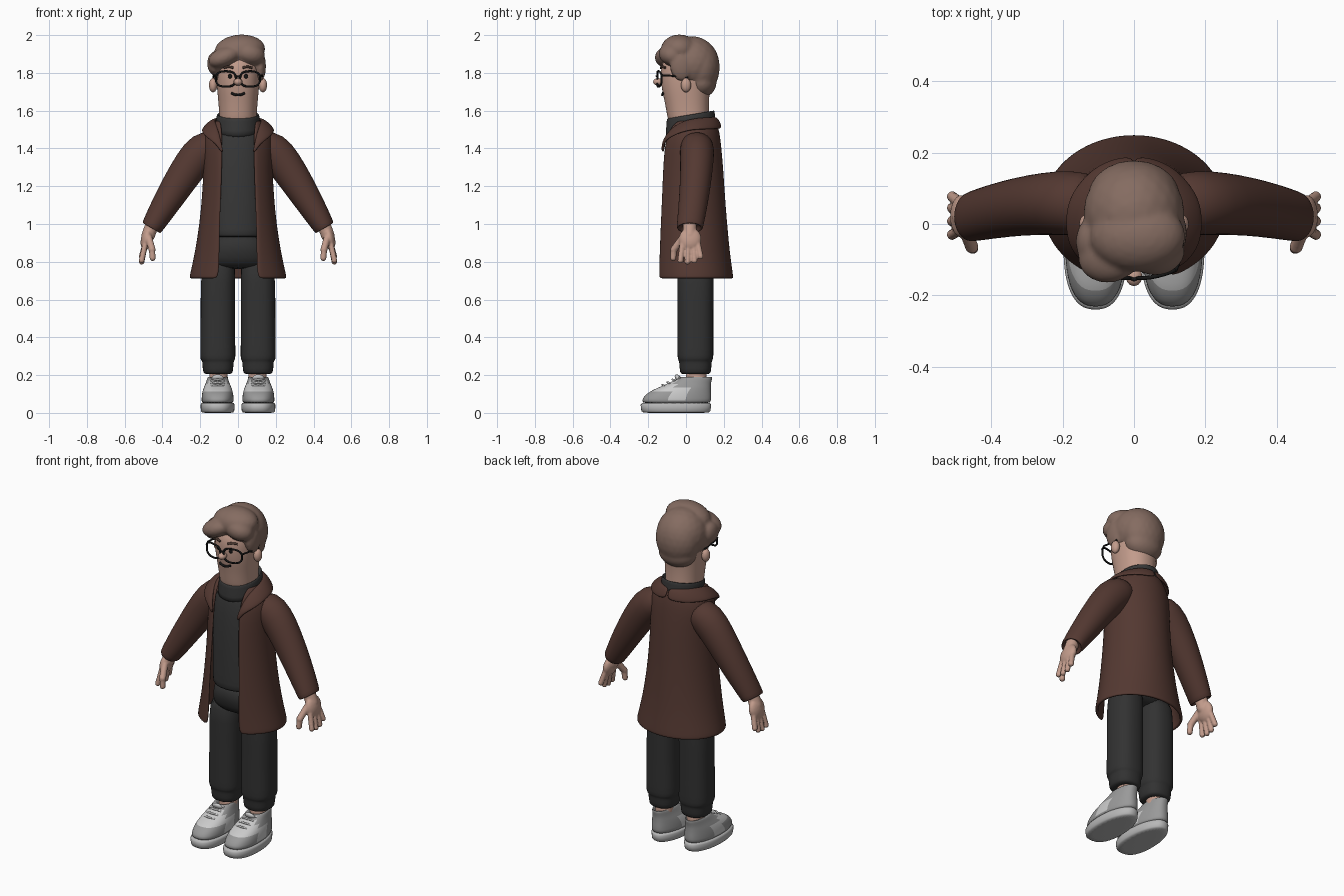
import bpy, bmesh, math
from mathutils import Vector, Matrix, Euler

if "Cube" in bpy.data.objects:
    bpy.data.objects.remove(bpy.data.objects["Cube"])


def material(name, r, g, b):
    m = bpy.data.materials.new(name)
    m.use_nodes = True
    m.diffuse_color = (r, g, b, 1)
    bsdf = m.node_tree.nodes["Principled BSDF"]
    bsdf.inputs["Base Color"].default_value = (r, g, b, 1)
    bsdf.inputs["Roughness"].default_value = 0.8
    return m


SKIN = material("skin", .54, .33, .26)
HAIR = material("hair_brown", .235, .15, .12)
BROW = material("brow_brown", .07, .04, .03)
COAT = material("coat_brown", .088, .04, .031)
KNIT = material("sweater_charcoal", .038, .038, .038)
CLOTH = material("trouser_charcoal", .032, .032, .032)
BLACK = material("black", .008, .008, .008)
GREY = material("shoe_grey", .32, .32, .32)
LIGHT = material("shoe_light", .6, .6, .6)
SOLE = material("sole_grey", .48, .48, .48)


def finish(name, bm, mats, mirror=False, solid=0, subsurf=0, remesh=0):
    bmesh.ops.recalc_face_normals(bm, faces=bm.faces[:])
    for f in bm.faces:
        f.smooth = True
    me = bpy.data.meshes.new(name)
    bm.to_mesh(me)
    bm.free()
    ob = bpy.data.objects.new(name, me)
    bpy.context.collection.objects.link(ob)
    for m in mats:
        me.materials.append(m)
    if mirror:
        ob.modifiers.new("mirror", 'MIRROR').use_mirror_merge = False
    if remesh:
        r = ob.modifiers.new("remesh", 'REMESH')
        r.mode, r.voxel_size, r.use_smooth_shade = 'VOXEL', remesh, True
        s = ob.modifiers.new("smooth", 'SMOOTH')
        s.factor, s.iterations = .5, 4
    if solid:
        s = ob.modifiers.new("solid", 'SOLIDIFY')
        s.thickness, s.offset = solid, 0
    if subsurf:
        s = ob.modifiers.new("subsurf", 'SUBSURF')
        s.levels = s.render_levels = subsurf
    return ob


def ring(z, cx, cy, rx, ry, p=2, tilt=0, n=24):
    """Horizontal superellipse; tilt raises it towards the back."""
    out = []
    for i in range(n):
        s, c = math.sin(math.tau * i / n), math.cos(math.tau * i / n)
        x = cx + rx * math.copysign(abs(s) ** (2 / p), s)
        y = cy - ry * math.copysign(abs(c) ** (2 / p), c)
        out.append(Vector((x, y, z + tilt * y)))
    return out


def bridge(bm, rows, closed=True):
    grid = [[bm.verts.new(v) for v in row] for row in rows]
    n = len(grid[0])
    for a, b in zip(grid, grid[1:]):
        for i in range(n if closed else n - 1):
            j = (i + 1) % n
            bm.faces.new((a[i], a[j], b[j], b[i]))
    return grid


def loft(name, rows, mats, paint=None, **kw):
    bm = bmesh.new()
    grid = bridge(bm, rows)
    bm.faces.new(grid[0])
    bm.faces.new(grid[-1])
    if paint:
        for f in bm.faces:
            f.material_index = paint(f.calc_center_median())
    return finish(name, bm, mats, subsurf=kw.pop("subsurf", 1), **kw)


def blob(bm, c, r, rot=(0, 0, 0)):
    m = Matrix.LocRotScale(Vector(c), Euler(rot), Vector(r))
    bmesh.ops.create_icosphere(bm, subdivisions=3, radius=1, matrix=m)


def chain(bm, a, b, r, n=8):
    for i in range(n):
        blob(bm, Vector(a).lerp(Vector(b), i / (n - 1)), (r, r, r))


def wire(name, pts, r, mat, cyclic=False):
    cu = bpy.data.curves.new(name, 'CURVE')
    cu.dimensions, cu.bevel_depth, cu.bevel_resolution = '3D', r, 2
    cu.use_fill_caps = True
    sp = cu.splines.new('POLY')
    sp.points.add(len(pts) - 1)
    for p, v in zip(sp.points, pts):
        p.co = (*v, 1)
    sp.use_cyclic_u = cyclic
    cu.materials.append(mat)
    bpy.context.collection.objects.link(bpy.data.objects.new(name, cu))


# Head and neck
loft("head", [ring(z, 0, cy, rx, ry, 2.2) for z, cy, rx, ry in (
    (1.5, .02, .098, .105), (1.58, .01, .1, .112), (1.64, .005, .104, .117), (1.7, 0, .11, .126),
    (1.76, 0, .115, .135), (1.84, 0, .115, .135), (1.9, .01, .095, .11), (1.94, .02, .05, .06))],
    [SKIN], subsurf=2)
bm = bmesh.new()
blob(bm, (.132, 0, 1.735), (.022, .027, .038))
finish("ears", bm, [SKIN], mirror=True)
bm = bmesh.new()
blob(bm, (0, -.147, 1.752), (.023, .027, .02))
finish("nose", bm, [SKIN])


def face_y(x):
    return -.134 * (1 - (abs(x) / .115) ** 2.2) ** .45


# Face details
bm = bmesh.new()
blob(bm, (.042, face_y(.042), 1.782), (.011, .005, .012))
finish("eyes", bm, [BLACK], mirror=True)
wire("mouth", [(x, face_y(x) + .008, 1.683 + 8 * x * x)
               for x in [i * .006 for i in range(-6, 7)]], .0065, BLACK)
for s, side in ((1, "left"), (-1, "right")):
    wire(side + "_eyebrow", [(s * x, face_y(x) - .001, 1.832 - 9 * (x - .05) ** 2)
                             for x in [.025 + i * .008 for i in range(7)]], .0065, BROW)
    # Rounded spectacle rim and its arm
    wire(side + "_rim", [(s * .064 + v.x, -.152 + 2.2 * (s * v.x + .05) ** 2, 1.768 + v.y)
                         for v in ring(0, 0, 0, .053, .041, 2.6)], .0055, BLACK, True)
    wire(side + "_spectacle_arm", [(s * .116, -.132, 1.785), (s * .128, -.1, 1.787),
                                   (s * .13, .01, 1.775)], .005, BLACK)
wire("spectacle_bridge", [(-.012, -.151, 1.778), (0, -.156, 1.783), (.012, -.151, 1.778)],
     .005, BLACK)

# Swept hair
bm = bmesh.new()
for c, r, rot in (
        ((0, .03, 1.85), (.142, .145, .145), (0, 0, 0)),
        ((0, .075, 1.83), (.13, .104, .145), (0, 0, 0)),
        ((0, .08, 1.75), (.113, .082, .083), (0, 0, 0)),
        ((.01, -.035, 1.92), (.135, .1, .083), (0, -.08, 0)),
        ((-.07, -.092, 1.885), (.092, .073, .052), (0, -.4, .15)),
        ((.065, -.078, 1.9), (.08, .066, .058), (0, .25, .2)),
        ((-.125, -.05, 1.85), (.038, .065, .062), (.2, 0, 0)),
        ((.118, -.025, 1.835), (.03, .06, .08), (.1, 0, 0)),
        ((-.112, -.02, 1.82), (.026, .05, .065), (.1, 0, 0))):
    blob(bm, c, r, rot)
finish("hair", bm, [HAIR], remesh=.009)

# Sweater with roll neck
loft("sweater", [ring(z, 0, .03, rx, ry, 2.2) for z, rx, ry in (
    (.93, .145, .138), (.935, .152, .145), (1.0, .153, .146), (1.2, .152, .148),
    (1.4, .152, .138), (1.48, .13, .122), (1.53, .1, .11))], [KNIT])
loft("roll_neck", [ring(z, 0, .025, rx, rx + .014, 2, .17) for z, rx in (
    (1.46, .13), (1.51, .117), (1.565, .115), (1.577, .112), (1.575, .103), (1.55, .1))], [KNIT])

# Trousers
loft("trouser_hips", [ring(z, 0, .035, rx, ry, 2.3) for z, rx, ry in (
    (.76, .12, .06), (.79, .165, .105), (.85, .165, .125), (.96, .145, .13))], [CLOTH])
loft("trouser_legs", [ring(z, x, .05, rx, ry, 2.4) for z, x, rx, ry in (
    (.205, .106, .065, .07), (.208, .106, .08, .083), (.265, .106, .083, .086),
    (.275, .106, .085, .088), (.285, .107, .094, .095), (.32, .107, .094, .096),
    (.5, .107, .091, .095), (.7, .106, .093, .097), (.84, .1, .085, .1))], [CLOTH], mirror=True)

# Ankles and shoes
loft("ankles", [ring(z, .103, .055, .05, .056) for z in (.12, .17, .24)], [SKIN], mirror=True)


def shoe_ring(z, front, back, rx):
    pts = ring(z, .108, (front + back) / 2, rx, (back - front) / 2, 2.5, n=32)
    for v in pts:
        t = max(0, (v.y + .08) / .22)
        v.x = .108 + (v.x - .108) * (1 - .28 * t * t)
    return pts


def shoe_paint(c):
    side_panel = -.09 < c.y < .015 and .06 < c.z < .14
    toe_top = c.y < -.05 and c.z > .122
    return 1 if side_panel or toe_top else 0


loft("shoe_soles", [shoe_ring(*r) for r in (
    (0, -.225, .12, .08), (.002, -.238, .13, .09), (.05, -.243, .136, .092),
    (.056, -.235, .13, .086))], [SOLE], mirror=True)
loft("shoe_uppers", [shoe_ring(*r) for r in (
    (.045, -.23, .13, .084), (.065, -.235, .133, .086), (.09, -.222, .134, .085),
    (.115, -.19, .132, .081), (.135, -.145, .132, .075), (.152, -.105, .132, .068),
    (.172, -.062, .136, .062), (.192, -.03, .141, .058), (.192, -.018, .13, .048),
    (.165, -.005, .12, .042))], [GREY, LIGHT], paint=shoe_paint, mirror=True)
for s, side in ((1, "left"), (-1, "right")):
    for i in range(4):
        y, z = -.125 + i * .027, .148 + i * .014
        wire(f"{side}_lace_{i + 1}", [(s * (.108 + dx), y + .012 * abs(dx) / .035, z - 6 * dx * dx)
                                      for dx in (-.037, -.018, 0, .018, .037)], .0055, LIGHT)
bm = bmesh.new()
blob(bm, (.108, -.04, .182), (.032, .014, .026), (.7, 0, 0))
finish("shoe_tongues", bm, [LIGHT], mirror=True)

# Open coat body with rounded front corners
bm = bmesh.new()
rows, cols = [], 40
for k, (z, cy, rx, ry, w) in enumerate((
        (.712, .042, .248, .2, .118), (.722, .042, .249, .2, .106), (.76, .04, .24, .197, .1),
        (.85, .034, .22, .19, .098), (1.0, .028, .196, .182, .096), (1.15, .026, .182, .172, .09),
        (1.3, .025, .174, .164, .085), (1.42, .026, .18, .152, .083), (1.48, .03, .165, .14, .085),
        (1.52, .03, .14, .13, .09), (1.545, .03, .115, .12, .095))):
    t0 = math.asin(w / rx)
    row = []
    for i in range(cols + 1):
        t = t0 + (math.tau - 2 * t0) * i / cols
        row.append(Vector((rx * math.sin(t), cy - ry * math.cos(t), z)))
    rows.append(row)
bridge(bm, rows, closed=False)
finish("coat_body", bm, [COAT], solid=.016, subsurf=1)

# Coat collar: inner and outer edge from the back centre to the lapel tip
bm = bmesh.new()
rows = []
for a, b in (((0, .158, 1.565), (0, .192, 1.505)), ((.07, .14, 1.565), (.105, .172, 1.502)),
             ((.118, .06, 1.56), (.18, .085, 1.5)), ((.122, 0, 1.548), (.193, .02, 1.497)),
             ((.112, -.06, 1.52), (.188, -.055, 1.475)), ((.096, -.1, 1.47), (.15, -.105, 1.445)),
             ((.086, -.118, 1.42), (.115, -.122, 1.42)), ((.078, -.122, 1.375), (.088, -.124, 1.375))):
    a, b = Vector(a), Vector(b)
    rows.append([a, a.lerp(b, .5) + Vector((0, 0, .012)), b])
bridge(bm, rows, closed=False)
finish("coat_collar", bm, [COAT], mirror=True, solid=.016, subsurf=2)

# Sleeves
path = [((.09, .055, 1.44), .07, .085), ((.185, .06, 1.395), .102, .092),
        ((.25, .057, 1.315), .093, .088), ((.318, .05, 1.21), .085, .083),
        ((.393, .036, 1.09), .072, .077), ((.455, .021, .985), .058, .071),
        ((.46, .02, .977), .054, .068), ((.458, .02, .98), .045, .056),
        ((.448, .02, 1.0), .042, .052)]
rows = []
for i, (c, a, b) in enumerate(path):
    j = min(i, 5)
    d = Vector(path[min(j + 1, 5)][0]) - Vector(path[j - 1 if j else 0][0])
    side = Vector((d.z, 0, -d.x)).normalized()
    rows.append([Vector(c) + side * a * math.cos(math.tau * k / 24)
                 + Vector((0, b * math.sin(math.tau * k / 24), 0)) for k in range(24)])
loft("coat_sleeves", rows, [COAT], mirror=True)

# Hands
bm = bmesh.new()
chain(bm, (.45, .02, 1.01), (.475, .02, .94), .036)
blob(bm, (.484, .022, .92), (.03, .06, .062), (0, -.2, 0))
for y0, y1, z in ((-.018, -.03, .807), (.012, .008, .8), (.04, .045, .806), (.062, .077, .828)):
    chain(bm, (.49, y0, .9), (.51, y1, z), .0155)
chain(bm, (.472, -.02, .925), (.455, -.064, .865), .019)
chain(bm, (.455, -.064, .865), (.452, -.068, .82), .0165)
finish("hands", bm, [SKIN], mirror=True, remesh=.005)
